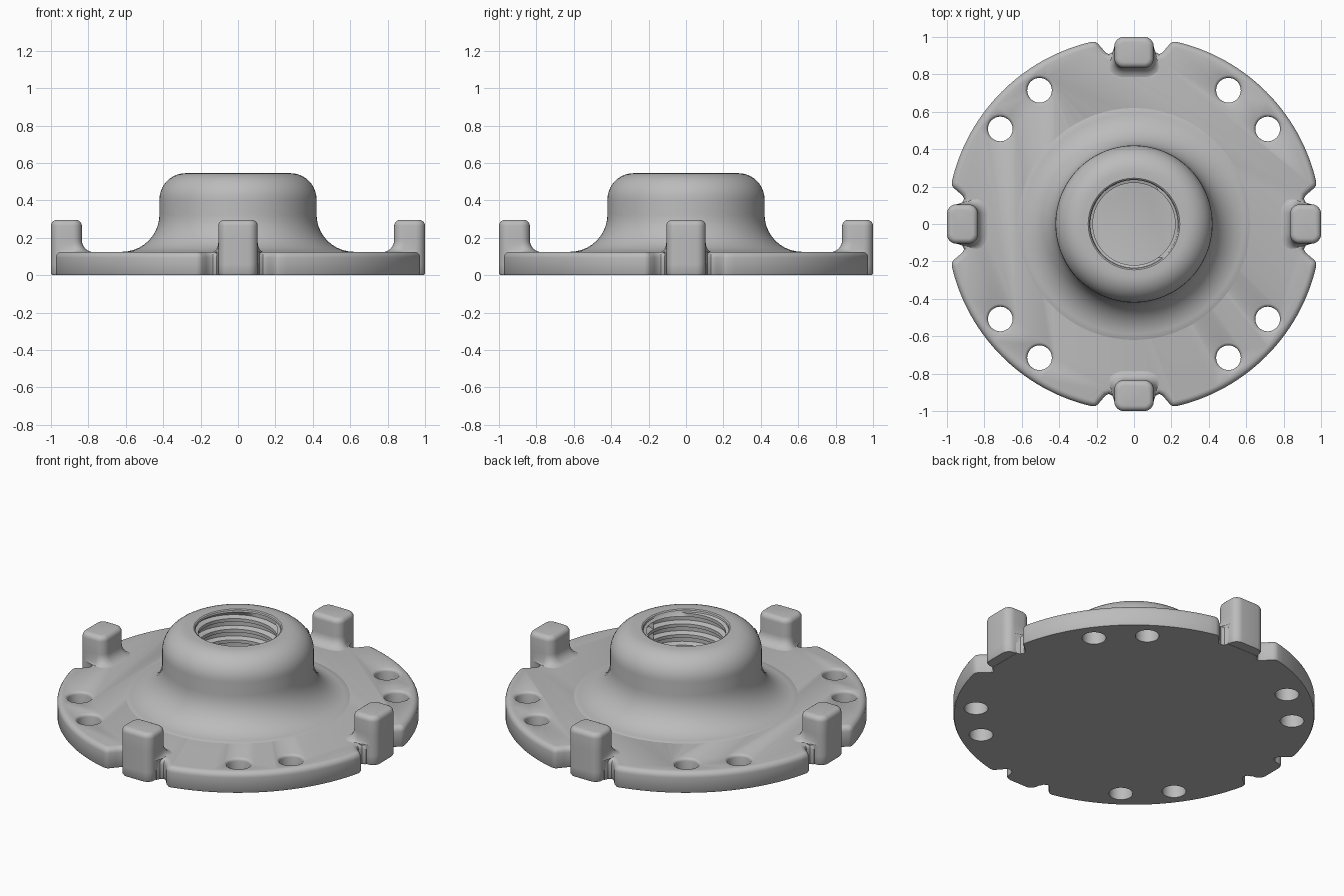
import bpy, bmesh
from math import sin, cos, pi, radians, hypot

cube = bpy.data.objects.get("Cube")
if cube:
    bpy.data.objects.remove(cube, do_unlink=True)

grey = bpy.data.materials.new("plain grey")
grey.use_nodes = True
colour = (0.5, 0.5, 0.5, 1)
grey.diffuse_color = colour
grey.node_tree.nodes["Principled BSDF"].inputs["Base Color"].default_value = colour


def loft(name, rings):
    """Join closed rings of points with quads and cap both ends."""
    bm = bmesh.new()
    rows = [[bm.verts.new(p) for p in ring] for ring in rings]
    n = len(rows[0])
    for a, b in zip(rows, rows[1:]):
        for i in range(n):
            k = (i + 1) % n
            bm.faces.new((a[i], a[k], b[k], b[i]))
    bm.faces.new(rows[0])
    bm.faces.new(rows[-1])
    bmesh.ops.remove_doubles(bm, verts=bm.verts, dist=1e-5)
    bmesh.ops.recalc_face_normals(bm, faces=bm.faces)
    mesh = bpy.data.meshes.new(name)
    bm.to_mesh(mesh)
    bm.free()
    mesh.materials.append(grey)
    ob = bpy.data.objects.new(name, mesh)
    bpy.context.collection.objects.link(ob)
    return ob


def activate(ob):
    bpy.ops.object.select_all(action='DESELECT')
    ob.select_set(True)
    bpy.context.view_layer.objects.active = ob


def smooth(ob):
    activate(ob)
    bpy.ops.object.shade_smooth_by_angle(angle=radians(35))


def offset(points, d):
    """Move a counter-clockwise outline outwards by d."""
    out = []
    for i, (x, y) in enumerate(points):
        (ax, ay), (bx, by) = points[i - 1], points[(i + 1) % len(points)]
        tx, ty = bx - ax, by - ay
        s = hypot(tx, ty)
        out.append((x + d * ty / s, y - d * tx / s))
    return out


def turn(x, y, a):
    return x * cos(a) - y * sin(a), x * sin(a) + y * cos(a)


def rounding(r, steps):
    """(inset, drop) pairs of a quarter round, from its side to its top."""
    return [(r - r * cos(t * pi / 2 / steps), r - r * sin(t * pi / 2 / steps))
            for t in range(steps + 1)]


# Base disc with four notches
TOP = 0.125
notch = [(0.94, 0.106), (0.918, 0.116), (0.908, 0.134), (0.915, 0.15),
         (0.935, 0.168), (0.963, 0.192), (0.973, 0.205)]
side = [(cos(radians(a)), sin(radians(a))) for a in [13 + 64 * i / 28 for i in range(29)]]
quarter = notch + side + [(y, x) for x, y in reversed(notch)]
outline = [turn(x, y, q * pi / 2) for q in range(4) for x, y in quarter]
levels = [(0.005, 0), (0, 0.008)] + [(i, TOP - d) for i, d in rounding(0.032, 5)]
disc = loft("base_disc", [[(x, y, z) for x, y in offset(outline, -i)] for i, z in levels])

# Eight bolt holes with softened upper rims
hole_profile = [(0.066, -0.1), (0.066, 0.108), (0.068, 0.115), (0.073, 0.121),
                (0.081, TOP), (0.081, 0.2)]
for q in range(4):
    for hx, hy in ((0.505, 0.715), (0.715, 0.508)):
        cx, cy = turn(hx, hy, q * pi / 2)
        if q % 2:
            cx, cy = turn(hy, hx, q * pi / 2)
        cutter = loft("hole_cutter", [[(cx + r * cos(i * pi / 16), cy + r * sin(i * pi / 16), z)
                                       for i in range(32)] for r, z in hole_profile])
        cutter.hide_render = True
        mod = disc.modifiers.new("hole", 'BOOLEAN')
        mod.operation = 'DIFFERENCE'
        mod.solver = 'EXACT'
        mod.object = cutter
        activate(disc)
        bpy.ops.object.modifier_apply(modifier=mod.name)
        bpy.data.objects.remove(cutter, do_unlink=True)
smooth(disc)

# Four upright lugs, each with a fillet on its inner foot
HALF_X, HALF_Y, CORNER, MID, LUG_TOP = 0.0825, 0.105, 0.05, 0.9175, 0.295
plan = []
for q, (sx, sy) in enumerate(((1, 1), (-1, 1), (-1, -1), (1, -1))):
    for i in range(7):
        a = q * pi / 2 + i * pi / 12
        plan.append((MID + sx * (HALF_X - CORNER) + CORNER * cos(a),
                     sy * (HALF_Y - CORNER) + CORNER * sin(a)))


def lug_ring(d, z, flare=0):
    ring = []
    for (x, y), (ox, oy) in zip(offset(plan, d), offset(plan, d + flare)):
        w = min(1, max(0, (0.9 - x) / 0.05))
        ring.append((x + (ox - x) * w, y + (oy - y) * w, z))
    return ring


FOOT = 0.065
lug_rings = [lug_ring(-0.005, 0.001), lug_ring(0, 0.009), lug_ring(0, 0.06)]
lug_rings += [lug_ring(0, TOP - 0.002 + d, i)
              for i, d in ((FOOT - a, b) for a, b in reversed(
                  [(FOOT * sin(t * pi / 12), FOOT * (1 - cos(t * pi / 12))) for t in range(7)][::-1]))]
lug_rings += [lug_ring(-i, LUG_TOP - d) for i, d in rounding(0.03, 5)]
for q, name in enumerate(("left_lug", "back_lug", "right_lug", "front_lug")):
    a = q * pi / 2
    smooth(loft(name, [[(*turn(x, y, a), z) for x, y, z in r] for r in lug_rings]))

# Central hub: flared foot, straight wall and rounded crown
SEG = 72
arc = [i * pi / 20 for i in range(11)]
profile = [(0.63, TOP - 0.006)]
profile += [(0.62 - 0.2 * sin(a), 0.325 - 0.2 * cos(a)) for a in arc]
profile += [(0.28 + 0.14 * cos(a), 0.405 + 0.14 * sin(a)) for a in arc]
profile += [(0.245, 0.545), (0.238, 0.54)]
angles = [2 * pi * i / SEG for i in range(SEG + 1)]
hub = [[(r * cos(a), r * sin(a), z) for a in angles] for r, z in profile]

# Threaded blind bore inside the hub
FLOOR, MOUTH, PITCH = 0.13, 0.53, 0.065
thread = [(0.85, 0.25), (0.45, 0.25), (0.3, 0.22), (0, 0.22)]
for k in range(7, -3, -1):
    for f, radius in thread:
        ring = []
        for a in angles:
            z = FLOOR + PITCH * (k + f + a / (2 * pi))
            r = radius if FLOOR < z < MOUTH else 0.235
            z = min(MOUTH, max(FLOOR, z))
            ring.append((r * cos(a), r * sin(a), z))
        hub.append(ring)
smooth(loft("threaded_hub", hub))
